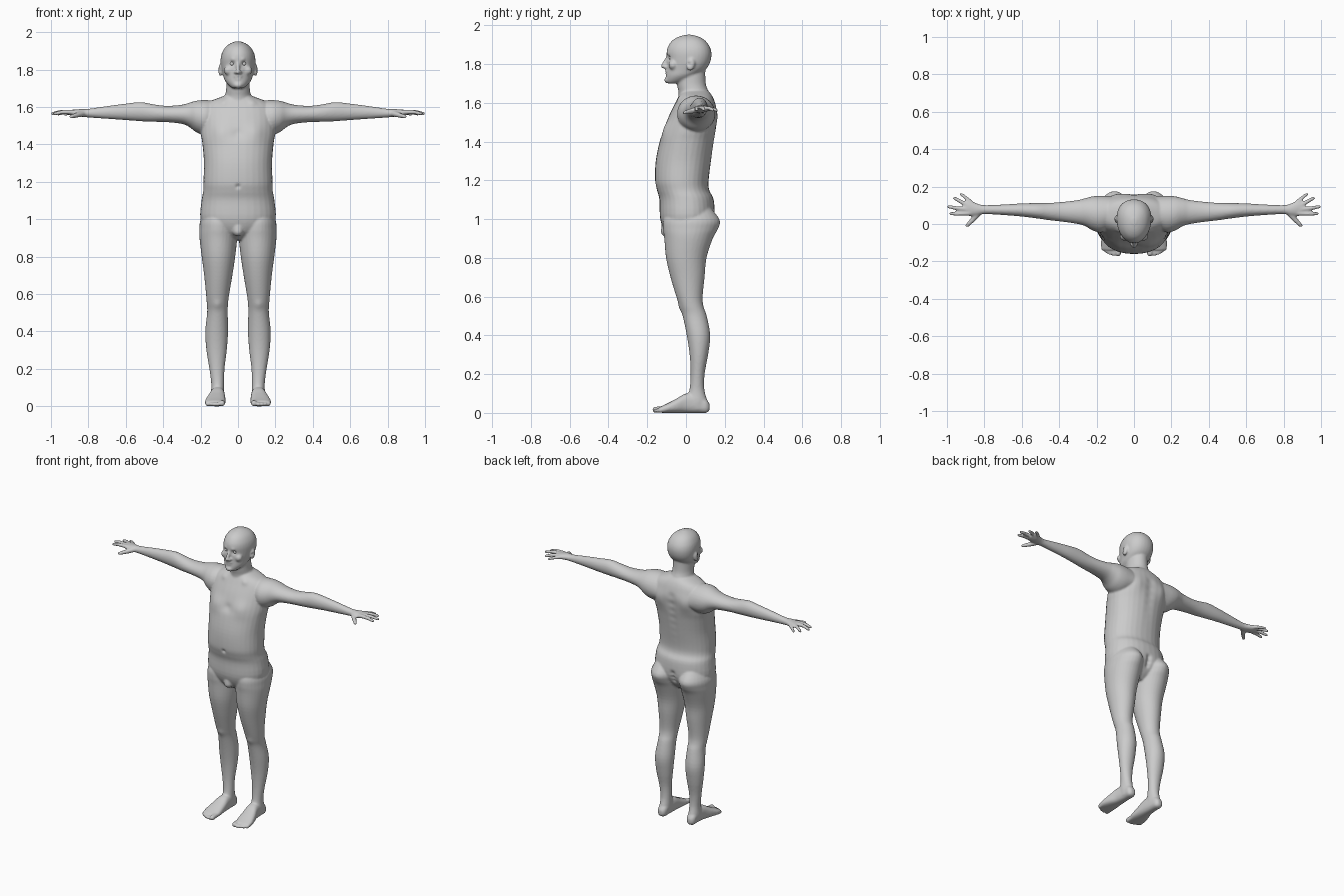
import bpy, bmesh, math
from mathutils import Vector, Matrix, kdtree

bm = bmesh.new()
SIDES = (1, -1)


def spline(rows, steps=4):
    """Catmull-Rom interpolation of the rows of a loft."""
    out = []
    for i in range(len(rows) - 1):
        p = [Vector(rows[min(max(i + k, 0), len(rows) - 1)]) for k in (-1, 0, 1, 2)]
        for s in range(steps):
            t = s / steps
            out.append(0.5 * (2 * p[1] + (p[2] - p[0]) * t
                              + (2 * p[0] - 5 * p[1] + 4 * p[2] - p[3]) * t * t
                              + (3 * p[1] - p[0] - 3 * p[2] + p[3]) * t ** 3))
    return out + [Vector(rows[-1])]


def loft(axis, rows, side=1, power=2.0, taper=0.0, n=32):
    """Rows are (position on axis, low/high of 1st and 2nd other axis)."""
    rings = []
    o1, o2 = [k for k in range(3) if k != axis]
    for pos, u0, u1, v0, v1 in spline([Vector(r) for r in rows]):
        ring = []
        for k in range(n):
            a = math.tau * k / n
            c, s = math.cos(a), math.sin(a)
            cu = math.copysign(abs(c) ** (2 / power), c)
            sv = math.copysign(abs(s) ** (2 / power), s)
            co = [0, 0, 0]
            co[axis] = pos
            co[o1] = (u0 + u1) / 2 + (u1 - u0) / 2 * cu * (1 + taper * sv)
            co[o2] = (v0 + v1) / 2 + (v1 - v0) / 2 * sv
            co[0] *= side
            ring.append(bm.verts.new(co))
        rings.append(ring)
    for a, b in zip(rings, rings[1:]):
        for k in range(n):
            bm.faces.new((a[k], a[(k + 1) % n], b[(k + 1) % n], b[k]))
    bm.faces.new(rings[0])
    bm.faces.new(rings[-1])


def ball(c, scale, side=1, tilt=0):
    m = (Matrix.Translation((c[0] * side, c[1], c[2])) @ Matrix.Rotation(tilt, 4, 'X')
         @ Matrix.Diagonal((*scale, 1)))
    bmesh.ops.create_uvsphere(bm, u_segments=16, v_segments=10, radius=1, matrix=m)


def rod(points, side=1):
    """Rounded rod through (x, y, z, radius) points."""
    for p, q in zip(points, points[1:]):
        a = Vector((p[0] * side, p[1], p[2]))
        b = Vector((q[0] * side, q[1], q[2]))
        d = b - a
        m = Matrix.Translation((a + b) / 2) @ d.to_track_quat('Z', 'Y').to_matrix().to_4x4()
        bmesh.ops.create_cone(bm, cap_ends=True, segments=16, radius1=p[3], radius2=q[3],
                              depth=d.length, matrix=m)
    for p in points:
        ball(p[:3], (p[3],) * 3, side)


# Torso, neck and head: (z, half width, front y, back y)
torso = [(.89, .05, -.06, .07), (.93, .15, -.105, .11), (1.0, .2, -.133, .145),
         (1.1, .195, -.137, .143), (1.15, .186, -.15, .12), (1.2, .185, -.16, .117),
         (1.3, .182, -.156, .13), (1.4, .19, -.136, .145), (1.45, .198, -.118, .153),
         (1.5, .2, -.1, .158), (1.55, .198, -.08, .162), (1.6, .185, -.055, .15),
         (1.63, .15, -.04, .138), (1.65, .1, -.03, .125), (1.665, .06, -.02, .11)]
neck = [(1.58, .09, -.04, .12), (1.65, .072, -.038, .117), (1.69, .064, -.046, .104),
        (1.73, .062, -.05, .1), (1.78, .06, -.05, .1)]
head = [(1.7, .028, -.1, -.03), (1.715, .048, -.105, .01), (1.74, .069, -.103, .055),
        (1.77, .08, -.1, .1), (1.8, .088, -.098, .121), (1.83, .092, -.098, .13),
        (1.86, .092, -.1, .131), (1.89, .085, -.093, .122), (1.92, .067, -.072, .1),
        (1.94, .041, -.04, .068), (1.951, .012, .0, .03)]
for rows, power, taper in ((torso, 2.2, 0), (neck, 2, 0), (head, 2.15, .1)):
    loft(2, [(z, -w, w, f, b) for z, w, f, b in rows], power=power, taper=taper)

# Nose, lips, chin and groin
rod([(0, -.096, 1.835, .008), (0, -.118, 1.788, .012)])
ball((0, -.098, 1.764), (.024, .011, .006))
ball((0, -.096, 1.75), (.021, .011, .007))
ball((0, -.092, 1.717), (.026, .021, .016))
rod([(0, -.09, .98, .035), (0, -.1, .938, .03)])

arm = [(.1, -.01, .14, 1.47, 1.63), (.17, -.045, .15, 1.45, 1.637), (.22, -.035, .148, 1.463, 1.634),
       (.26, -.012, .138, 1.493, 1.623), (.3, 0, .128, 1.51, 1.612), (.38, .012, .118, 1.519, 1.606),
       (.45, .02, .113, 1.521, 1.614), (.52, .03, .112, 1.524, 1.626), (.6, .04, .11, 1.53, 1.618),
       (.7, .048, .104, 1.537, 1.605), (.8, .053, .101, 1.544, 1.59), (.84, .045, .11, 1.548, 1.589),
       (.88, .042, .127, 1.552, 1.586), (.91, .05, .122, 1.56, 1.582)]
leg = [(1.08, .04, .16, -.08, .11), (1.0, .008, .2, -.115, .166), (.95, .004, .206, -.118, .16),
       (.9, .004, .206, -.112, .138), (.8, .015, .194, -.103, .106), (.7, .03, .181, -.08, .096),
       (.6, .047, .171, -.05, .086), (.55, .053, .167, -.033, .09), (.5, .055, .165, -.017, .107),
       (.4, .053, .175, .004, .125), (.3, .06, .169, .019, .114), (.2, .072, .153, .024, .096),
       (.12, .074, .143, .018, .095), (.06, .073, .145, 0, .11), (.02, .077, .14, .01, .112)]
foot = [(.122, .095, .122, .015, .045), (.105, .08, .138, 0, .07), (.06, .074, .142, 0, .1),
        (0, .07, .15, 0, .1), (-.05, .067, .166, 0, .073), (-.1, .066, .177, 0, .047),
        (-.138, .072, .174, .001, .03)]
fingers = [[(.88, .056, 1.573, .012), (.94, .054, 1.573, .011), (.98, .056, 1.564, .009)],
           [(.89, .078, 1.574, .012), (.95, .085, 1.574, .011), (.992, .093, 1.565, .009)],
           [(.89, .1, 1.572, .012), (.93, .122, 1.571, .011), (.96, .138, 1.563, .009)],
           [(.87, .115, 1.569, .011), (.9, .141, 1.567, .01), (.925, .16, 1.56, .008)],
           [(.825, .065, 1.566, .016), (.86, .025, 1.557, .014), (.892, -.008, 1.549, .01)]]
for side in SIDES:
    # Arm with fingers
    loft(0, arm, side)
    for f in fingers:
        rod(f, side)
    # Leg, foot and toes
    loft(2, leg, side)
    loft(1, foot, side, power=2.5)
    for x, y, r in ((.085, -.158, .016), (.109, -.161, .011), (.128, -.155, .011),
                    (.146, -.146, .011), (.163, -.134, .011)):
        rod([(x, -.11, r + .004, r), (x, y, r, r)], side)
    # Ear, nostril wing and cheekbone
    ball((.094, .025, 1.797), (.011, .021, .034), side, -.2)
    ball((.012, -.106, 1.785), (.01, .012, .009), side)
    ball((.05, -.066, 1.795), (.026, .024, .025), side)

# Fuse all parts to one skin
bmesh.ops.recalc_face_normals(bm, faces=bm.faces)
raw = bpy.data.meshes.new("parts")
bm.to_mesh(raw)
bm.free()
body = bpy.data.objects.new("body", raw)
bpy.context.collection.objects.link(body)
fuse = body.modifiers.new("fuse", 'REMESH')
fuse.mode, fuse.voxel_size = 'VOXEL', .006
soft = body.modifiers.new("soften", 'SMOOTH')
soft.factor, soft.iterations = .5, 4
skin = bpy.data.meshes.new_from_object(body.evaluated_get(bpy.context.evaluated_depsgraph_get()))
body.modifiers.clear()
body.data = skin
skin.name = "body"

# Sculpt details: (centre, radius, offset), both sides when x > 0
dents = [((.032, -.095, 1.832), .014, (0, .013, 0)), ((.03, -.098, 1.852), .012, (0, -.005, 0)),
         ((.1, .015, 1.8), .009, (-.008, 0, 0)), ((0, -.108, 1.757), .006, (0, .003, 0)),
         ((.09, -.09, 1.46), .05, (0, -.013, 0)), ((.1, .14, 1.51), .05, (0, .012, 0)),
         ((.1, .15, .98), .05, (0, .008, 0)), ((.11, -.04, .54), .025, (0, -.006, 0)),
         ((.08, -.04, 1.625), .02, (0, -.006, .002)), ((0, -.16, 1.175), .012, (0, .01, 0)),
         ((0, -.115, 1.46), .025, (0, .006, 0))]
dents += [((0, .16, 1.15 + .05 * i), .025, (0, -.006, 0)) for i in range(9)]
dents += [((0, .14, .93 + .03 * i), .016, (0, -.014, 0)) for i in range(4)]
tree = kdtree.KDTree(len(skin.vertices))
for v in skin.vertices:
    tree.insert(v.co, v.index)
tree.balance()
for c, r, off in dents:
    for side in SIDES if c[0] > 0 else (1,):
        move = Vector((off[0] * side, off[1], off[2]))
        for _, i, d in tree.find_range((c[0] * side, c[1], c[2]), r * 2.5):
            skin.vertices[i].co += move * math.exp(-(d / r) ** 2)
skin.polygons.foreach_set("use_smooth", [True] * len(skin.polygons))

# Eyes
for side in SIDES:
    bpy.ops.mesh.primitive_uv_sphere_add(segments=16, ring_count=10, radius=.013,
                                         location=(.032 * side, -.074, 1.832))
    eye = bpy.context.object
    eye.name = "left_eye" if side > 0 else "right_eye"
    bpy.ops.object.shade_smooth()
